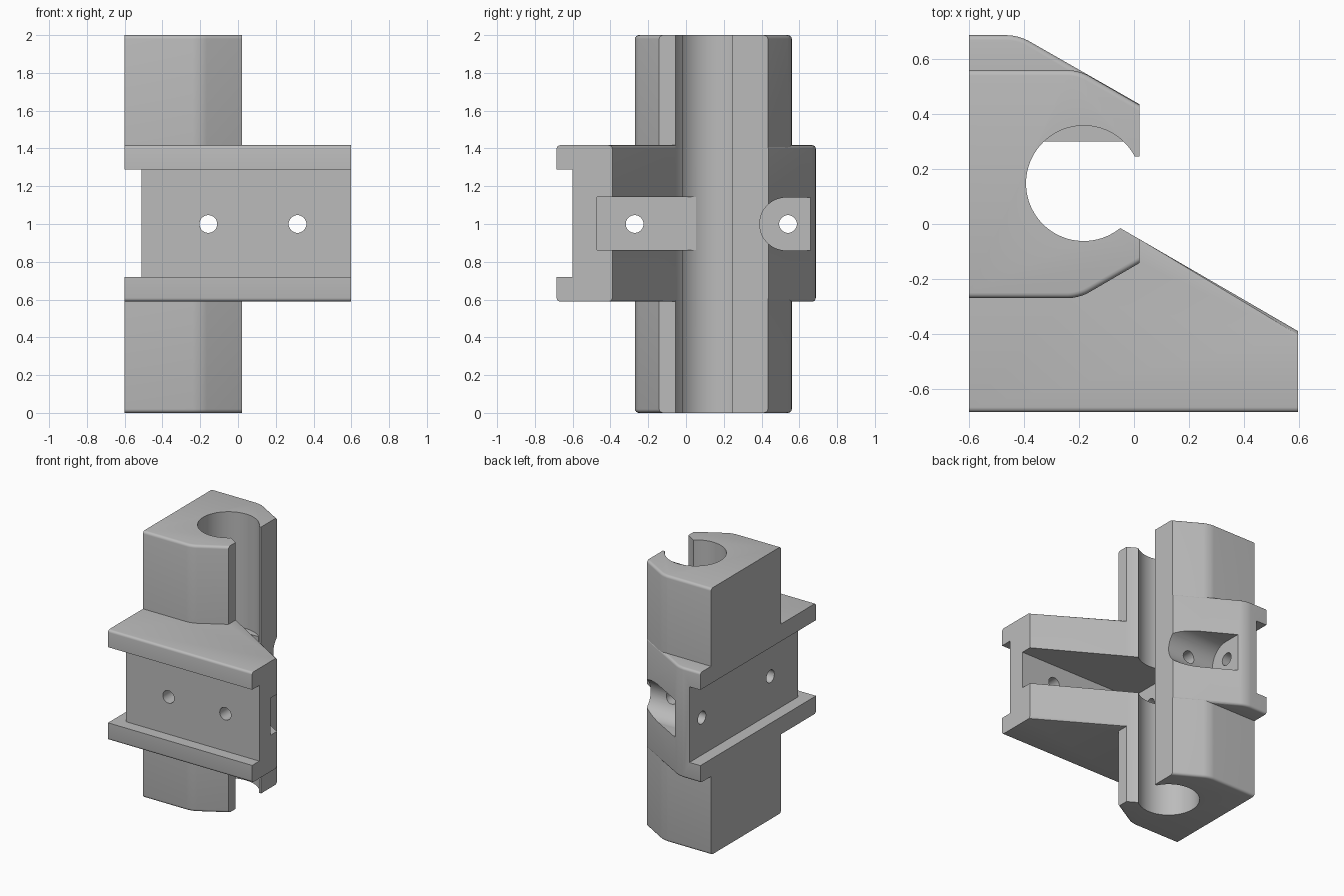
import bpy, bmesh, math
from mathutils import Matrix, Vector

cube = bpy.data.objects.get("Cube")
if cube:
    bpy.data.objects.remove(cube, do_unlink=True)

MID = 1.0

grey = bpy.data.materials.new("plain grey")
grey.use_nodes = True
grey.diffuse_color = (0.5, 0.5, 0.5, 1)
grey.node_tree.nodes["Principled BSDF"].inputs["Base Color"].default_value = (0.5, 0.5, 0.5, 1)


def make(name, bm):
    bmesh.ops.recalc_face_normals(bm, faces=bm.faces)
    mesh = bpy.data.meshes.new(name)
    bm.to_mesh(mesh)
    bm.free()
    obj = bpy.data.objects.new(name, mesh)
    bpy.context.collection.objects.link(obj)
    mesh.materials.append(grey)
    return obj


def prism(name, points, z0, z1, corners=(), edge=0):
    """Extrude an outline upward, round chosen corners and the long top and bottom edges."""
    bm = bmesh.new()
    face = bm.faces.new([bm.verts.new((x, y, z0)) for x, y in points])
    top = bmesh.ops.extrude_face_region(bm, geom=[face])["geom"]
    bmesh.ops.translate(bm, vec=(0, 0, z1 - z0),
                        verts=[g for g in top if isinstance(g, bmesh.types.BMVert)])
    bmesh.ops.recalc_face_normals(bm, faces=bm.faces)

    def along(e, axis):
        return abs(e.verts[0].co[axis] - e.verts[1].co[axis]) > 1e-4

    if corners:
        spots = [Vector(points[i]) for i in corners]
        picked = [e for e in bm.edges if along(e, 2)
                  and any((e.verts[0].co.xy - s).length < 1e-4 for s in spots)]
        bmesh.ops.bevel(bm, geom=picked, offset=0.04, segments=6, profile=0.5, affect='EDGES')
    if edge:
        picked = [e for e in bm.edges if along(e, 0) and not along(e, 2)]
        bmesh.ops.bevel(bm, geom=picked, offset=edge, segments=4, profile=0.5, affect='EDGES')
    return make(name, bm)


def box(name, x, y, z):
    return prism(name, [(x[0], y[0]), (x[1], y[0]), (x[1], y[1]), (x[0], y[1])], *z)


def cylinder(name, centre, radius, length, axis="Z", sides=32):
    turn = {"X": Matrix.Rotation(math.pi / 2, 4, 'Y'),
            "Y": Matrix.Rotation(math.pi / 2, 4, 'X'), "Z": Matrix()}[axis]
    bm = bmesh.new()
    bmesh.ops.create_cone(bm, cap_ends=True, segments=sides, radius1=radius, radius2=radius,
                          depth=length, matrix=Matrix.Translation(centre) @ turn)
    return make(name, bm)


def combine(target, tool, operation='DIFFERENCE'):
    tool.hide_render = True
    mod = target.modifiers.new(tool.name, 'BOOLEAN')
    mod.operation, mod.object, mod.solver = operation, tool, 'EXACT'
    bpy.context.view_layer.objects.active = target
    bpy.ops.object.modifier_apply(modifier=mod.name)
    bpy.data.objects.remove(tool, do_unlink=True)


# Upright column with chamfered edges on the open side
body = prism("clamp_bracket", [(-0.6, -0.27), (-0.2, -0.27), (0.02, -0.142), (0.02, 0.433),
                               (-0.2, 0.56), (-0.6, 0.56)], 0, 2, (1, 4), 0.02)

# Wide mounting flange around the middle
flange = prism("flange", [(-0.6, -0.685), (0.597, -0.685), (0.597, -0.39), (0.02, -0.0554),
                          (0.02, 0.436), (-0.42, 0.687), (-0.6, 0.687)], 0.59, 1.417, (5,), 0.018)
combine(body, flange, 'UNION')

# Bore with its open mouth
combine(body, cylinder("bore", (-0.183, 0.148, MID), 0.21, 3, sides=96))
combine(body, prism("mouth", [(-0.18, 0.15), (-0.05, -0.015), (0.02, -0.0554), (0.1, 0),
                              (0.1, 0.245), (-0.05, 0.245)], -0.5, 2.5))

# Flat wall inside the bore, in front of the rear screw pocket
combine(body, box("bore_flat", (-0.35, -0.01), (0.3, 0.38), (0.86, 1.14)), 'UNION')

# Channels across the front and the side, leaving rails above and below
combine(body, box("front_channel", (-1, 1), (-1, -0.6), (0.72, 1.288)))
combine(body, box("side_channel", (-1, -0.51), (-1, 1), (0.72, 1.288)))

# Screw pockets
combine(body, box("large_pocket", (-0.37, 1), (-0.47, 0.07), (0.863, 1.142)))
rounded = cylinder("round_pocket", (0.13, 0.53, MID), 0.14, 1, "X", 48)
combine(rounded, box("pocket_mouth", (-0.37, 0.63), (0.53, 0.9), (0.86, 1.14)), 'UNION')
combine(body, rounded)

# Screw holes through both directions
for x in (-0.157, 0.315):
    combine(body, cylinder("front_hole", (x, 0, MID), 0.047, 3, "Y"))
for y in (-0.272, 0.54):
    combine(body, cylinder("side_hole", (0, y, MID), 0.047, 3, "X"))

# Smooth curved faces, keep hard edges sharp
for poly in body.data.polygons:
    poly.use_smooth = True
    poly.material_index = 0
body.data.set_sharp_from_angle(angle=math.radians(28))
